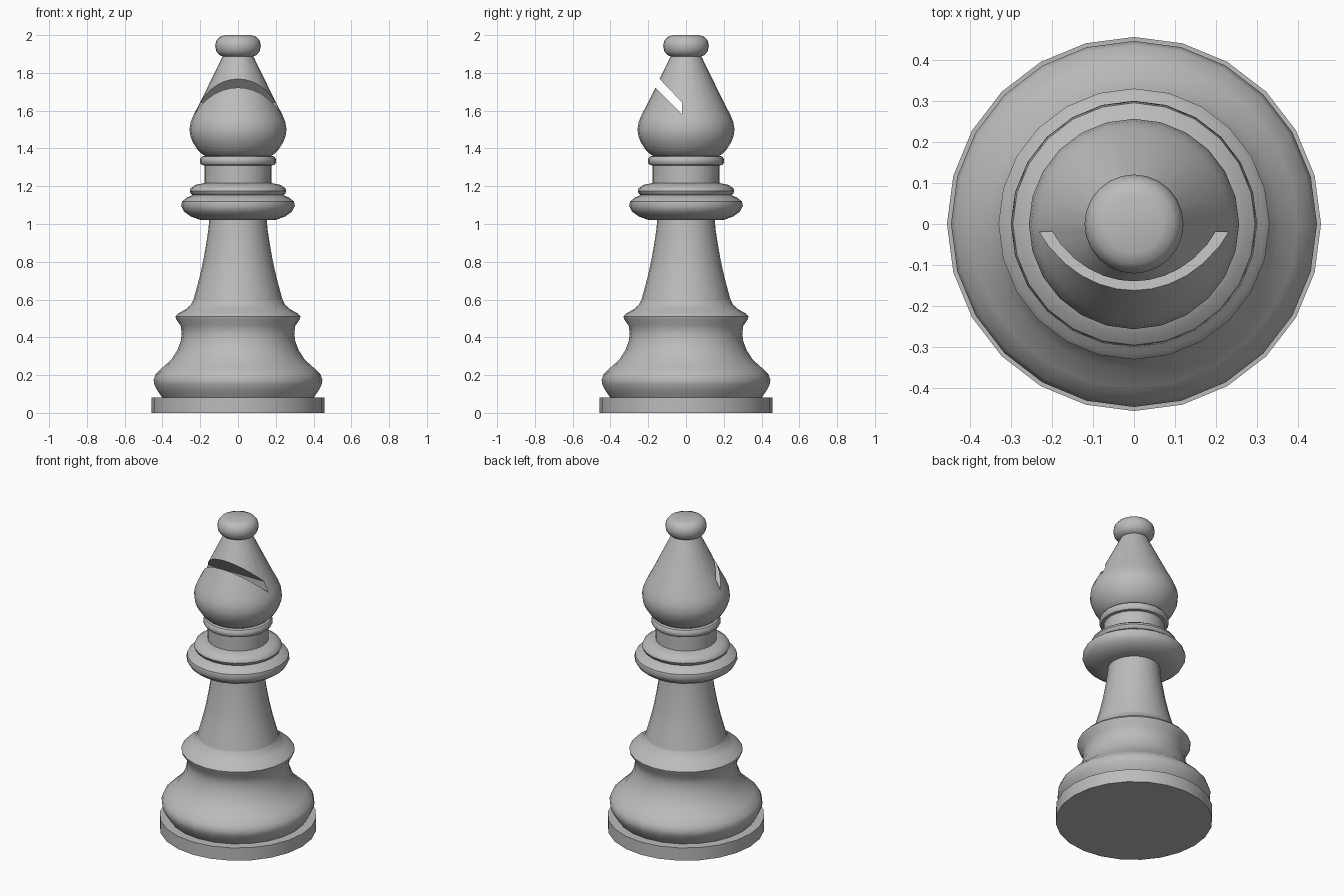
import bpy, bmesh, math

if "Cube" in bpy.data.objects:
    bpy.data.objects.remove(bpy.data.objects["Cube"])

SIDES = 24
grey = bpy.data.materials.new("stone grey")
grey.diffuse_color = (0.5, 0.5, 0.5, 1)
grey.use_nodes = True
grey.node_tree.nodes["Principled BSDF"].inputs["Base Color"].default_value = grey.diffuse_color


def make_object(name, bm):
    bmesh.ops.recalc_face_normals(bm, faces=bm.faces)
    me = bpy.data.meshes.new(name)
    bm.to_mesh(me)
    bm.free()
    ob = bpy.data.objects.new(name, me)
    bpy.context.collection.objects.link(ob)
    me.materials.append(grey)
    return ob


def smooth(ob, angle=40):
    bpy.ops.object.select_all(action='DESELECT')
    ob.select_set(True)
    bpy.context.view_layer.objects.active = ob
    bpy.ops.object.shade_smooth_by_angle(angle=math.radians(angle))


def lathe(name, profile):
    """Closed turned solid from (radius, height) points."""
    bm = bmesh.new()
    rings = []
    for r, z in profile:
        rings.append([bm.verts.new((r * math.cos(a), r * math.sin(a), z))
                      for a in (2 * math.pi * i / SIDES for i in range(SIDES))])
    for low, high in zip(rings, rings[1:]):
        for i in range(SIDES):
            j = (i + 1) % SIDES
            bm.faces.new((low[i], low[j], high[j], high[i]))
    bm.faces.new(rings[0][::-1])
    bm.faces.new(rings[-1])
    return make_object(name, bm)


# Plinth and swelling foot
smooth(lathe("base_disc", [(0.457, 0), (0.457, 0.082)]))
smooth(lathe("foot", [(0.40, 0.08), (0.425, 0.115), (0.443, 0.15), (0.447, 0.175),
                      (0.437, 0.205), (0.40, 0.24), (0.355, 0.28), (0.322, 0.33),
                      (0.303, 0.38), (0.298, 0.42), (0.303, 0.46), (0.327, 0.495),
                      (0.331, 0.51), (0.318, 0.525), (0.275, 0.55), (0.25, 0.572),
                      (0.235, 0.60)]))

# Tapering stem
smooth(lathe("stem", [(0.237, 0.595), (0.222, 0.65), (0.203, 0.72), (0.185, 0.80),
                      (0.169, 0.89), (0.157, 0.97), (0.15, 1.04)]))

# Double collar, neck and neck ring
smooth(lathe("lower_collar", [(0.15, 1.02), (0.20, 1.022), (0.25, 1.04), (0.285, 1.065),
                              (0.301, 1.095), (0.296, 1.12), (0.27, 1.14),
                              (0.235, 1.155)]))
smooth(lathe("upper_collar", [(0.235, 1.15), (0.25, 1.16), (0.256, 1.175),
                              (0.25, 1.19), (0.225, 1.207), (0.177, 1.217)]))
smooth(lathe("neck", [(0.177, 1.20), (0.177, 1.33)]))
smooth(lathe("neck_ring", [(0.177, 1.31), (0.193, 1.313), (0.202, 1.325), (0.202, 1.343),
                           (0.193, 1.357), (0.17, 1.362)]))

# Drop-shaped head
head = lathe("head", [(0.165, 1.355), (0.19, 1.37), (0.215, 1.395), (0.238, 1.43),
                      (0.252, 1.465), (0.257, 1.50), (0.251, 1.54), (0.234, 1.58),
                      (0.205, 1.635), (0.08, 1.89)])

# Slanted slot through the front of the head
bm = bmesh.new()
slot = [(-0.02, 1.58), (-0.02, 1.643), (-0.42, 2.06), (-0.42, 1.98)]
face = bm.faces.new([bm.verts.new((-0.5, y, z)) for y, z in slot])
side = bmesh.ops.extrude_face_region(bm, geom=[face])["geom"]
bmesh.ops.translate(bm, vec=(1, 0, 0),
                    verts=[v for v in side if isinstance(v, bmesh.types.BMVert)])
cutter = make_object("slot_cutter", bm)
cut = head.modifiers.new("slot", 'BOOLEAN')
cut.operation = 'DIFFERENCE'
cut.solver = 'EXACT'
cut.object = cutter
bpy.context.view_layer.objects.active = head
bpy.ops.object.modifier_apply(modifier="slot")
bpy.data.objects.remove(cutter, do_unlink=True)
smooth(head)

# Finial
smooth(lathe("finial", [(0.075, 1.885), (0.098, 1.894), (0.115, 1.915), (0.121, 1.943),
                        (0.115, 1.97), (0.098, 1.99), (0.07, 2.0)]))
